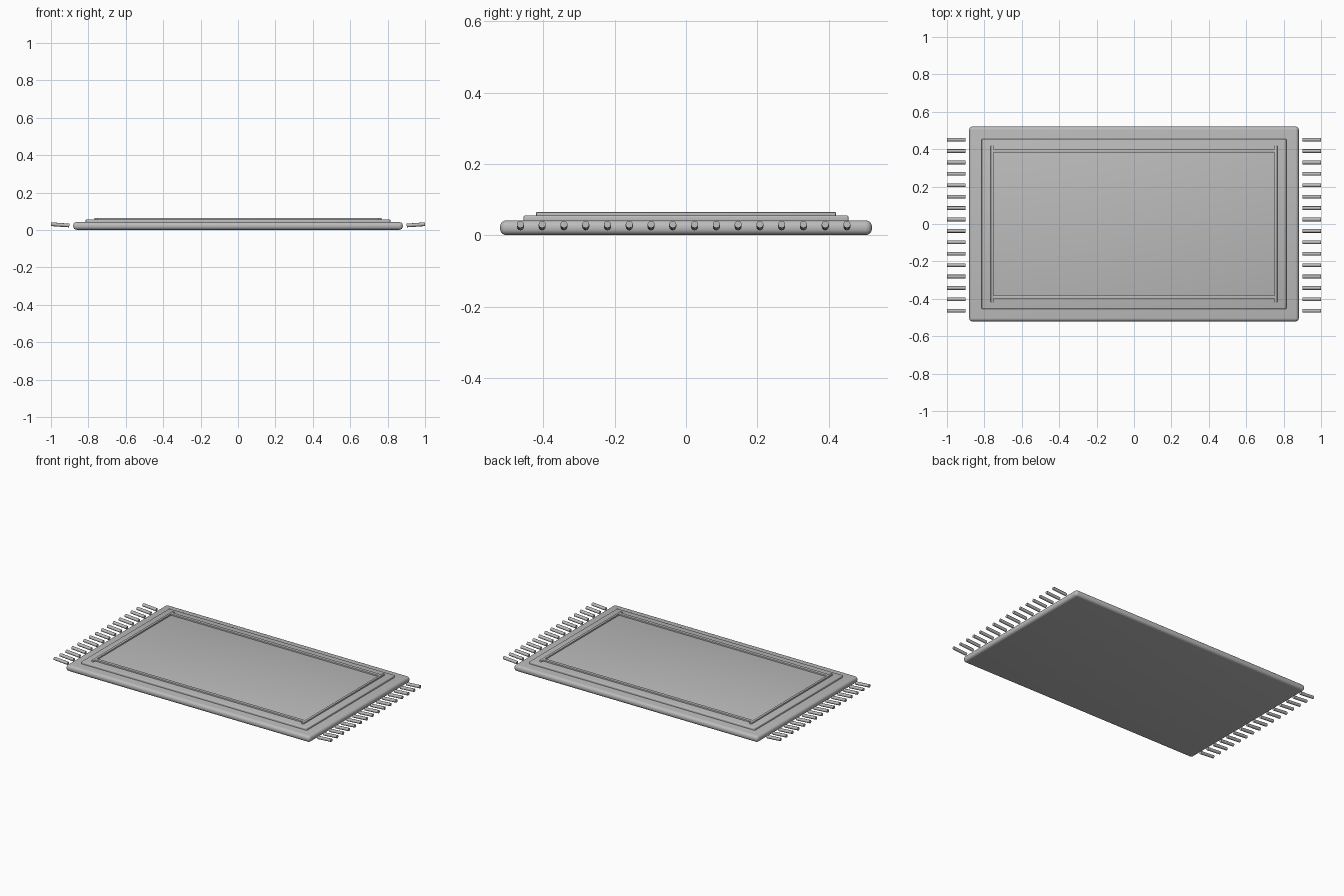
import bpy
import math

if "Cube" in bpy.data.objects:
    bpy.data.objects.remove(bpy.data.objects["Cube"])

wool = bpy.data.materials.new("grey_wool")
wool.diffuse_color = (0.5, 0.5, 0.5, 1)
wool.use_nodes = True
wool.node_tree.nodes["Principled BSDF"].inputs["Base Color"].default_value = wool.diffuse_color


def finish(ob, name):
    ob.name = name
    ob.data.materials.append(wool)
    bpy.ops.object.shade_smooth_by_angle(angle=math.radians(35))
    return ob


def slab(name, x0, x1, y0, y1, z0, z1, bevel=0.0, segments=3):
    """Box between the given limits with optional rounded edges."""
    bpy.ops.mesh.primitive_cube_add(
        size=1, location=((x0 + x1) / 2, (y0 + y1) / 2, (z0 + z1) / 2))
    ob = bpy.context.object
    ob.scale = (x1 - x0, y1 - y0, z1 - z0)
    bpy.ops.object.transform_apply(location=False, rotation=False, scale=True)
    if bevel:
        mod = ob.modifiers.new("rounded_edges", 'BEVEL')
        mod.width = bevel
        mod.segments = segments
        bpy.ops.object.modifier_apply(modifier=mod.name)
    return finish(ob, name)


# Thick rounded base and the raised field on top of it
slab("rug_base", -0.881, 0.881, -0.521, 0.521, 0.001, 0.042, 0.018, 5)
slab("rug_field", -0.815, 0.815, -0.455, 0.455, 0.03, 0.056, 0.005, 3)

# Thin raised border: long strips, and end strips running slightly past them
for s, side in ((-1, "front"), (1, "back")):
    y0, y1 = sorted((s * 0.381, s * 0.402))
    slab("border_" + side, -0.752, 0.752, y0, y1, 0.05, 0.065, 0.002, 2)
for s, side in ((-1, "left"), (1, "right")):
    x0, x1 = sorted((s * 0.75, s * 0.766))
    slab("border_" + side, x0, x1, -0.42, 0.42, 0.05, 0.065, 0.002, 2)

# Fringe: a row of short round tassels at each end, tilted slightly upwards
tilt = math.radians(4)
for s, side in ((-1, "left"), (1, "right")):
    for i in range(16):
        bpy.ops.mesh.primitive_cylinder_add(
            vertices=12, radius=0.01, depth=0.098,
            location=(s * 0.951, -0.464 + 0.061 * i, 0.0275),
            rotation=(0, s * (math.pi / 2 - tilt), 0))
        finish(bpy.context.object, f"tassel_{side}_{i + 1}")
